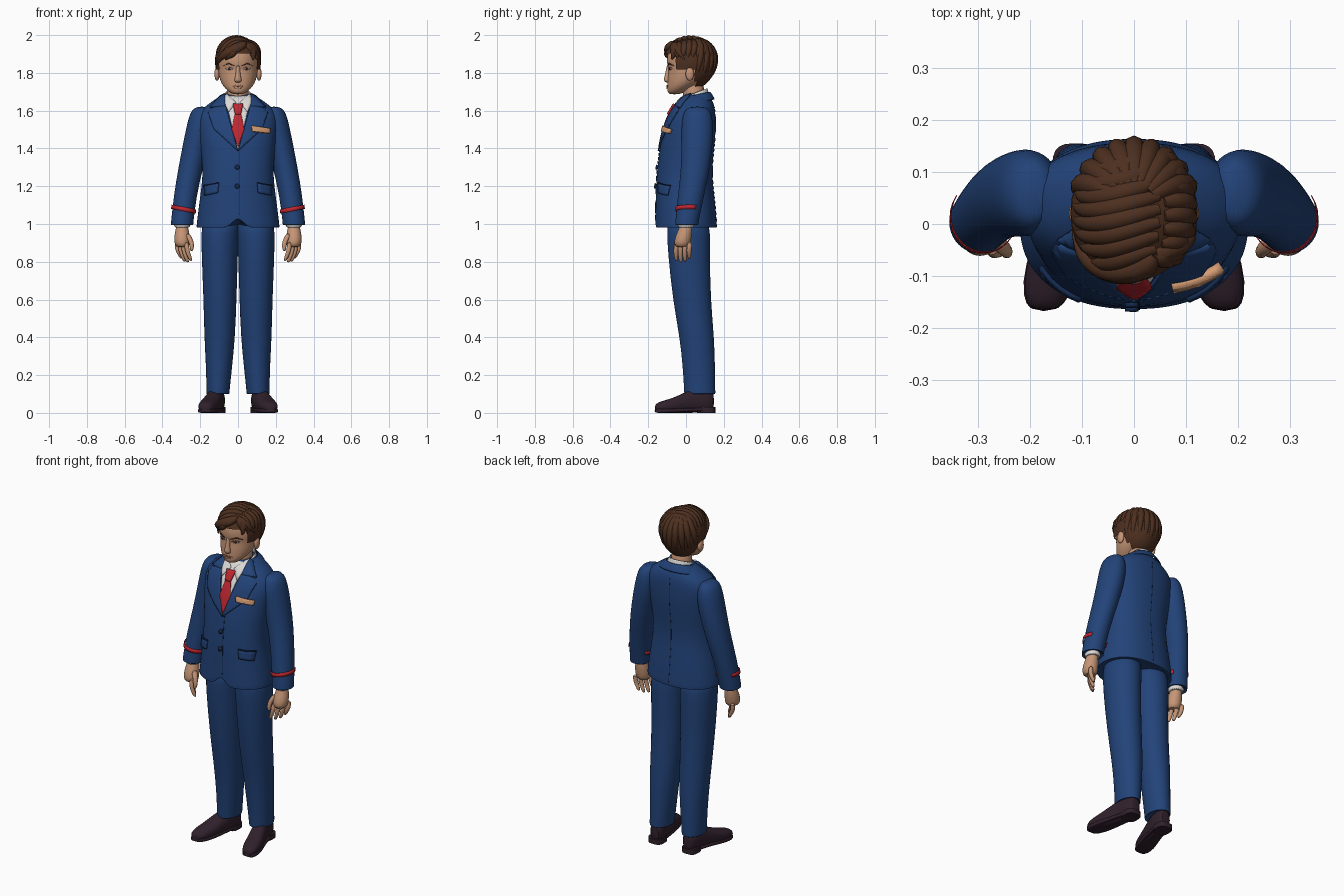
import bpy, bmesh
from math import sin, cos, pi, radians, copysign
from mathutils import Vector
from mathutils.bvhtree import BVHTree

if "Cube" in bpy.data.objects:
    bpy.data.objects.remove(bpy.data.objects["Cube"])
made = []


def material(name, *rgb):
    m = bpy.data.materials.new(name)
    m.use_nodes = True
    m.diffuse_color = (*rgb, 1)
    shader = m.node_tree.nodes["Principled BSDF"]
    shader.inputs["Base Color"].default_value = (*rgb, 1)
    shader.inputs["Roughness"].default_value = 0.8
    return m


NAVY = material("navy cloth", .016, .056, .19)
SEAM = material("dark navy seam", .007, .022, .075)
WHITE = material("white shirt", .72, .7, .68)
RED = material("red trim", .52, .02, .03)
SKIN = material("skin", .56, .3, .18)
LIP = material("lip", .38, .17, .11)
HAIR = material("brown hair", .075, .029, .014)
SHOE = material("dark shoe leather", .03, .015, .025)
TAN = material("tan badge", .66, .33, .17)


def finish(name, bm, mat, levels=0, thick=0, recalc=True):
    if recalc:
        bmesh.ops.recalc_face_normals(bm, faces=bm.faces)
    mesh = bpy.data.meshes.new(name)
    bm.to_mesh(mesh)
    bm.free()
    mesh.materials.append(mat)
    ob = bpy.data.objects.new(name, mesh)
    bpy.context.collection.objects.link(ob)
    if thick:
        mod = ob.modifiers.new("thickness", "SOLIDIFY")
        mod.thickness, mod.offset = thick, 1
    if levels:
        mod = ob.modifiers.new("smooth", "SUBSURF")
        mod.levels = mod.render_levels = levels
    made.append(ob)
    return ob


def loft(name, mat, rings, n=20, p=2, side=1, axis="Z", tilt=0, levels=1,
         caps=True, hem=False, move=None, keep=None, thick=0):
    """Skin rings of (station, centre a, centre b, radius a, radius b)."""
    if hem:  # turned-in lower edge
        z, a, b, ra, rb = rings[0]
        rings = [(z + .012, a, b, ra * .8, rb * .8), (z, a, b, ra * .96, rb * .96),
                 rings[0], (z + .01, a, b, ra, rb)] + rings[1:]
    bm, rows = bmesh.new(), []
    for st, a, b, ra, rb in rings:
        row = []
        for i in range(n):
            c, s = cos(2 * pi * i / n), sin(2 * pi * i / n)
            u = copysign(abs(c) ** (2 / p), c) * ra
            v = copysign(abs(s) ** (2 / p), s) * rb
            co = (a + u, b + v, st + tilt * v) if axis == "Z" else (a + u, st, max(0, b + v))
            co = Vector((co[0] * side, co[1], co[2]))
            row.append(bm.verts.new(move(co) if move else co))
        rows.append(row)
    for lo, hi in zip(rows, rows[1:]):
        for i in range(n):
            j = (i + 1) % n
            bm.faces.new((lo[i], lo[j], hi[j], hi[i]))
    if caps:
        bm.faces.new(rows[0])
        bm.faces.new(rows[-1])
    if keep:
        drop = [f for f in bm.faces if not keep(f.calc_center_median())]
        bmesh.ops.delete(bm, geom=drop, context="FACES")
    return finish(name, bm, mat, levels, thick)


def surface(ob):
    bpy.context.view_layer.update()
    return BVHTree.FromObject(ob, bpy.context.evaluated_depsgraph_get())


def plate(name, mat, pts, target, thick=.004, face=-1, side=1):
    """Project an (x, z) outline onto a surface as a thin plate."""
    bm = bmesh.new()
    bm.faces.new([bm.verts.new((x * side, 0, z)) for x, z in pts])
    for _ in range(6):
        bmesh.ops.triangulate(bm, faces=bm.faces)
        long = [e for e in bm.edges if e.calc_length() > .02]
        if long:
            bmesh.ops.subdivide_edges(bm, edges=long, cuts=1)
    bmesh.ops.triangulate(bm, faces=bm.faces)
    for v in bm.verts:
        hit = target.ray_cast(Vector((v.co.x, face, v.co.z)), Vector((0, -face, 0)))[0]
        if hit is None:
            hit = target.find_nearest(v.co)[0]
        v.co.y = hit.y + face * .001
    bm.normal_update()
    if sum(f.normal.y for f in bm.faces) * face < 0:
        bmesh.ops.reverse_faces(bm, faces=bm.faces)
    return finish(name, bm, mat, 0, thick, recalc=False)


def oval(x, z, a, b):
    return [(x + a * cos(i * pi / 6), z + b * sin(i * pi / 6)) for i in range(12)]


def blob(name, mat, centre, size, move=None, keep=None):
    bm = bmesh.new()
    bmesh.ops.create_uvsphere(bm, u_segments=32, v_segments=20, radius=1)
    for v in bm.verts:
        v.co = Vector(centre) + v.co * Vector(size) if move is None else move(v.co)
    if keep:
        drop = [f for f in bm.faces if not keep(f.calc_center_median())]
        bmesh.ops.delete(bm, geom=drop, context="FACES")
    return finish(name, bm, mat)


# Jacket body with a small cutaway at the front hem
def cutaway(v):
    if v.z < 1.03 and v.y < 0:
        v.z += .06 * max(0, 1 - abs(v.x) / .05)
    return v


jacket = loft("jacket_body", NAVY, [
    (.98, 0, 0, .22, .164), (1.1, 0, -.002, .207, .158), (1.2, 0, -.008, .192, .152),
    (1.3, 0, -.008, .186, .144), (1.45, 0, .012, .203, .145), (1.55, 0, .028, .213, .129),
    (1.6, 0, .04, .2, .115), (1.64, 0, .05, .152, .097), (1.67, 0, .053, .105, .075),
    (1.69, 0, .055, .08, .06)], n=48, p=2.25, hem=True, move=cutaway)
body = surface(jacket)

# Shirt front, tie and jacket details
plate("shirt_front", WHITE, [(-.07, 1.675), (0, 1.39), (.07, 1.675)], body, .003)
plate("tie_blade", RED, [(-.014, 1.59), (-.034, 1.5), (0, 1.405), (.034, 1.5), (.014, 1.59)], body, .009)
plate("tie_knot", RED, [(-.027, 1.63), (-.015, 1.575), (.015, 1.575), (.027, 1.63)], body, .016)
for s, tag in ((1, "left"), (-1, "right")):
    plate(tag + "_shirt_collar_wing", WHITE,
          [(.01, 1.64), (.05, 1.59), (.078, 1.655), (.06, 1.685)], body, .008, side=s)
    plate(tag + "_lapel", NAVY, [(0, 1.385), (.066, 1.63), (.14, 1.61), (.118, 1.585),
                                 (.155, 1.585), (.125, 1.5)], body, .009, side=s)
    plate(tag + "_collar_fall", NAVY,
          [(.066, 1.62), (.066, 1.685), (.09, 1.675), (.145, 1.615)], body, .01, side=s)
    plate(tag + "_pocket_flap", NAVY,
          [(.1, 1.215), (.105, 1.165), (.172, 1.15), (.175, 1.2)], body, .009, side=s)
    plate(tag + "_pocket_seam", SEAM,
          [(.1, 1.215), (.1, 1.22), (.176, 1.206), (.176, 1.2)], body, .009, side=s)
plate("front_closing_seam", SEAM, [(.008, 1.39), (.011, 1.39), (.011, 1.05), (.008, 1.05)], body, .002)
plate("back_seam", SEAM, [(-.0015, 1.62), (.0015, 1.62), (.0015, 1), (-.0015, 1)], body, .001, face=1)
for i, z in enumerate((1.3, 1.2)):
    plate("button_%d" % (i + 1), SEAM, oval(-.004, z, .013, .013), body, .009)
plate("badge", TAN, [(.07, 1.515), (.072, 1.487), (.16, 1.478), (.162, 1.502)], body, .02)

# Collars around the neck
loft("neck", SKIN, [(1.6, 0, .045, .06, .058), (1.68, 0, .042, .056, .056), (1.77, 0, .035, .06, .06)])
loft("shirt_collar", WHITE, [(1.64, 0, .045, .08, .075), (1.695, 0, .044, .064, .066)],
     tilt=.38, caps=False, thick=.006)
loft("jacket_collar", NAVY, [(1.635, 0, .052, .125, .096), (1.66, 0, .05, .097, .084),
                             (1.682, 0, .048, .077, .074)],
     n=32, tilt=.22, caps=False, thick=.008, keep=lambda c: c.y > .0)

# Arms, hands and legs, built once for each side
for s, tag in ((1, "left"), (-1, "right")):
    loft(tag + "_sleeve", NAVY, [
        (.995, .296, .004, .06, .062), (1.15, .28, .026, .061, .07), (1.3, .25, .052, .066, .077),
        (1.45, .216, .06, .071, .085), (1.55, .2, .06, .066, .085), (1.6, .197, .06, .052, .07),
        (1.622, .19, .06, .03, .045)], hem=True, side=s)
    loft(tag + "_sleeve_stripe", RED, [(1.068, .289, .013, .063, .068), (1.09, .287, .016, .063, .069)],
         n=32, side=s, levels=0, caps=False, thick=.002, keep=lambda c: c.y < .055,
         move=lambda v: Vector((v.x, v.y, v.z + (abs(v.x) - .289) * .2)))
    loft(tag + "_shirt_cuff", WHITE, [(.972, .296, 0, .047, .05), (1.02, .294, .002, .047, .05)], side=s)
    loft(tag + "_palm", SKIN, [
        (.875, .293, -.02, .034, .036), (.9, .296, -.02, .042, .045), (.94, .296, -.012, .042, .043),
        (.975, .296, -.002, .033, .036), (1, .296, 0, .03, .033)], side=s)
    for i, finger in enumerate(("index", "middle", "ring", "little")):
        x, y, drop = .272 + .017 * i, -.052 + .023 * i, (.0, -.008, -.004, .012)[i]
        loft(tag + "_" + finger + "_finger", SKIN, [
            (.803 + drop, x - .024, y + .002, .007, .008), (.825 + drop, x - .016, y, .012, .012),
            (.86, x - .001, y - .002, .013, .014), (.91, x, y + .005, .014, .015)], n=10, side=s)
    loft(tag + "_thumb", SKIN, [
        (.855, .247, -.056, .007, .008), (.875, .243, -.056, .012, .012),
        (.91, .247, -.048, .014, .015), (.955, .273, -.025, .018, .02)], n=10, side=s)
    loft(tag + "_trouser_leg", NAVY, [
        (.1, .106, .073, .061, .083), (.25, .1, .068, .07, .086), (.4, .097, .058, .082, .092),
        (.6, .095, .03, .088, .101), (.85, .097, .015, .097, .112), (.95, .095, .014, .1, .115),
        (1.04, .09, .01, .1, .11)], n=24, hem=True, side=s)

    # Shoe upper, sole and heel
    loft(tag + "_shoe", SHOE, [
        (-.165, .172, .025, .022, .016), (-.15, .17, .03, .038, .026), (-.11, .163, .034, .05, .034),
        (-.06, .15, .04, .052, .042), (0, .132, .055, .048, .058), (.05, .118, .066, .045, .066),
        (.12, .108, .066, .043, .064), (.15, .106, .06, .028, .05)], axis="Y", p=2.3, side=s)
    loft(tag + "_sole", SHOE, [
        (-.168, .173, .011, .026, .01), (-.14, .169, .011, .046, .011), (-.08, .156, .012, .055, .012),
        (0, .133, .016, .048, .01), (.06, .118, .018, .045, .01), (.155, .106, .016, .036, .01)],
         axis="Y", p=5, side=s)
    loft(tag + "_heel", SHOE, [(0, .112, .107, .045, .048), (.03, .112, .107, .045, .048)],
         p=3, side=s, levels=0)

# Head and face
head = loft("head", SKIN, [
    (1.686, 0, -.062, .024, .026), (1.7, 0, -.052, .05, .048), (1.73, 0, -.024, .08, .075),
    (1.76, 0, .002, .095, .1), (1.79, 0, .012, .102, .108), (1.822, 0, .018, .105, .108),
    (1.845, 0, .018, .106, .121), (1.9, 0, .02, .104, .12), (1.95, 0, .02, .08, .1),
    (1.975, 0, .02, .04, .05)], n=32)
skull = surface(head)
loft("nose", SKIN, [(1.748, 0, -.095, .012, .01), (1.757, 0, -.1, .021, .017),
                    (1.77, 0, -.1, .018, .018), (1.8, 0, -.095, .011, .014),
                    (1.845, 0, -.092, .012, .01)], n=12)
plate("mouth", LIP, oval(0, 1.731, .03, .004), skull, .003)
plate("lower_lip", SKIN, oval(0, 1.722, .02, .005), skull, .005)
for s, tag in ((1, "left"), (-1, "right")):
    plate(tag + "_eye", WHITE, oval(.044, 1.822, .017, .006), skull, .002, side=s)
    plate(tag + "_iris", SHOE, oval(.044, 1.822, .006, .006), skull, .003, side=s)
    plate(tag + "_upper_lid", LIP, [(.024, 1.824), (.044, 1.831), (.064, 1.825), (.044, 1.827)],
          skull, .005, side=s)
    plate(tag + "_eyebrow", HAIR, [(.018, 1.838), (.05, 1.846), (.076, 1.838), (.05, 1.853)],
          skull, .005, side=s)
    blob(tag + "_ear", SKIN, (s * .111, .02, 1.795), (.014, .022, .036))


# Hair cap with an uneven hairline
def on_scalp(v, k=1):
    return Vector((v.x * .122 * k, .022 + v.y * .138 * k, 1.865 + v.z * (.123 if v.z > 0 else .155) * k))


def hairline(c):
    return c.z > (1.72 if c.y > .05 else 1.81 if c.y > -.045 else 1.895)


blob("hair_cap", HAIR, None, None, move=on_scalp, keep=hairline)


def locks(name, paths, radius):
    """Tapered strands following paths on the scalp."""
    cu = bpy.data.curves.new(name, "CURVE")
    cu.dimensions, cu.bevel_depth, cu.bevel_resolution = "3D", 1, 2
    cu.resolution_u, cu.use_fill_caps = 3, True
    for path in paths:
        sp = cu.splines.new("NURBS")
        sp.points.add(len(path) - 1)
        sp.use_endpoint_u, sp.order_u = True, 3
        for i, co in enumerate(path):
            sp.points[i].co = (*co, 1)
            sp.points[i].radius = radius * sin(pi * (.2 + .74 * i / (len(path) - 1)))
    tmp = bpy.data.objects.new(name, cu)
    bpy.context.collection.objects.link(tmp)
    bpy.context.view_layer.update()
    mesh = bpy.data.meshes.new_from_object(tmp.evaluated_get(bpy.context.evaluated_depsgraph_get()))
    bpy.data.objects.remove(tmp)
    bm = bmesh.new()
    bm.from_mesh(mesh)
    finish(name, bm, HAIR)


def sweep(az0, el0, az1, el1, k=.95):
    path = []
    for i in range(8):
        t = i / 7
        az, el = radians(az0 + (az1 - az0) * t), radians(el0 + (el1 - el0) * t ** 1.4)
        path.append(on_scalp(Vector((sin(az) * cos(el), -cos(az) * cos(el), sin(el))), k))
    return path


def across(y, start, end):
    path = []
    for i in range(8):
        a = start + (end - start) * i / 7
        yy = max(-.95, min(.95, y + .12 * sin(2 * a)))
        r = (1 - yy * yy) ** .5
        path.append(on_scalp(Vector((sin(a) * r, yy, cos(a) * r)), .95))
    return path


locks("hair_top_right", [across(-.8 + .19 * i, .42, -1.5) for i in range(9)], .021)
locks("hair_top_left", [across(-.75 + .2 * i, .5, 1.5) for i in range(8)], .02)
locks("hair_back", [sweep(180 + 12 * i, 68, 180 + 19 * i, -62 + abs(i) * 4) for i in range(-4, 5)], .022)
locks("hair_fringe", [sweep(28, 48, -8 - 17 * i, 20 - 8 * i, 1) for i in range(5)], .022)
locks("hair_fringe_left", [sweep(30, 48, 42 + 18 * i, 16 - 7 * i, .98) for i in range(3)], .019)

# Smooth shading with sharp edges kept
bpy.ops.object.select_all(action="DESELECT")
for ob in made:
    ob.select_set(True)
bpy.context.view_layer.objects.active = made[0]
bpy.ops.object.shade_smooth_by_angle(angle=radians(50))
